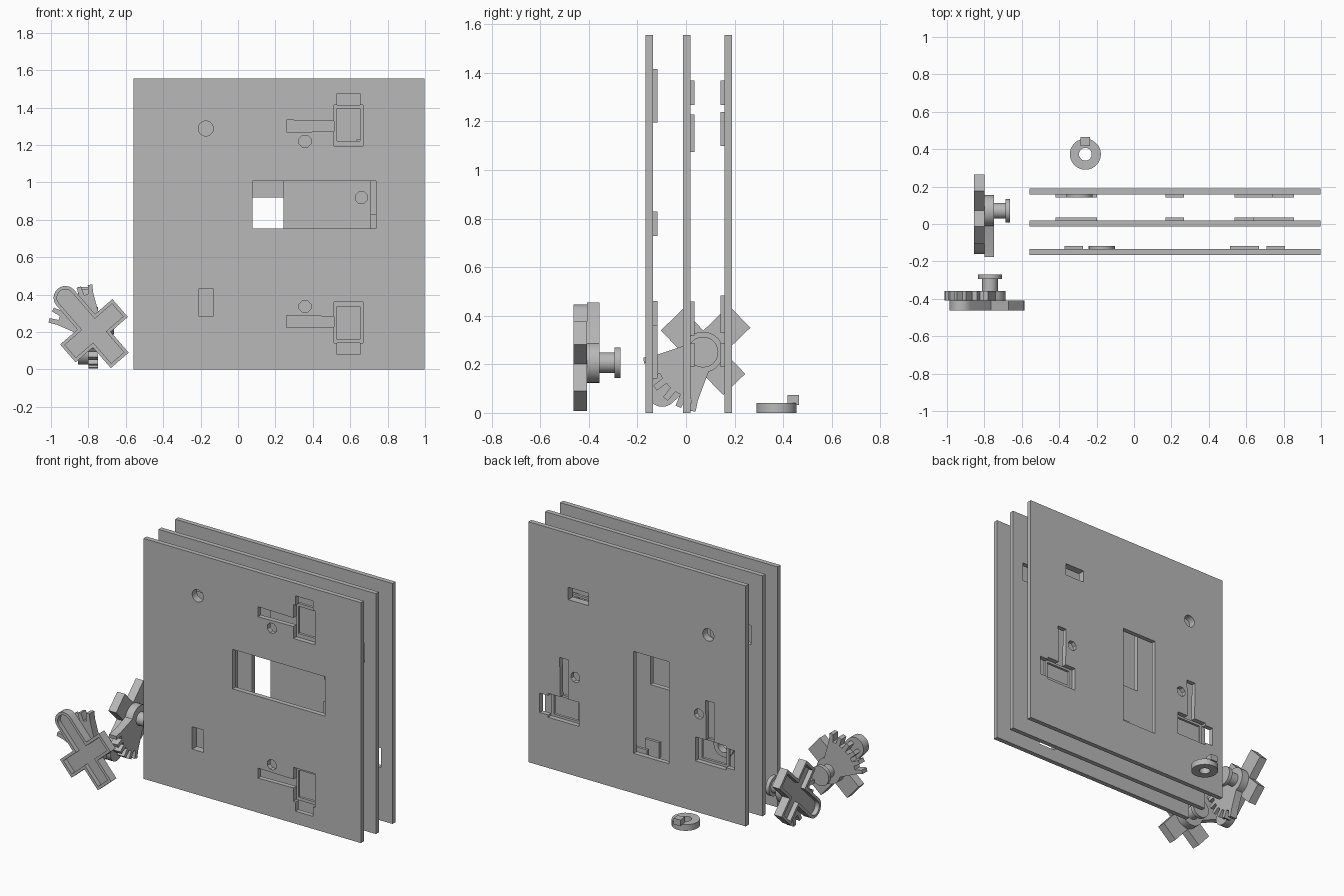
import bpy, bmesh
from math import sin, cos, radians, pi
from mathutils import Vector

cube = bpy.data.objects.get("Cube")
if cube:
    bpy.data.objects.remove(cube, do_unlink=True)

grey = bpy.data.materials.new("plain_grey")
grey.use_nodes = True
GREY = (0.48, 0.48, 0.48, 1)
grey.diffuse_color = GREY
grey.node_tree.nodes["Principled BSDF"].inputs["Base Color"].default_value = GREY


# --- 2D outline helpers ---
def rect(u0, u1, v0, v1):
    return [(u0, v0), (u1, v0), (u1, v1), (u0, v1)]


def circle(u, v, r, n=32):
    return [(u + r * cos(2 * pi * (i + .5) / n), v + r * sin(2 * pi * (i + .5) / n)) for i in range(n)]


def mirror_v(loop):
    return [(u, -v) for u, v in loop]


def slab(loops, w0, w1, frame):
    """Extrude outlines (outer loop plus holes) from depth w0 to w1 in a frame."""
    cu = bpy.data.curves.new("outline", "CURVE")
    cu.dimensions = "2D"
    cu.fill_mode = "BOTH"
    cu.extrude = (w1 - w0) / 2
    for loop in loops:
        sp = cu.splines.new("POLY")
        sp.points.add(len(loop) - 1)
        for p, (u, v) in zip(sp.points, loop):
            p.co = (u, v, 0, 1)
        sp.use_cyclic_u = True
    tmp = bpy.data.objects.new("outline", cu)
    bpy.context.collection.objects.link(tmp)
    dg = bpy.context.evaluated_depsgraph_get()
    me = bpy.data.meshes.new_from_object(tmp.evaluated_get(dg))
    bpy.data.objects.remove(tmp, do_unlink=True)
    bpy.data.curves.remove(cu)
    origin, ud, vd, wd = (Vector(a) for a in frame)
    for vert in me.vertices:
        u, v, w = vert.co
        vert.co = origin + ud * u + vd * v + wd * (w + (w0 + w1) / 2)
    return me


def build(name, parts, frame):
    """Join several slabs into one object."""
    bm = bmesh.new()
    for loops, w0, w1 in parts:
        me = slab(loops, w0, w1, frame)
        one = bmesh.new()
        one.from_mesh(me)
        bmesh.ops.remove_doubles(one, verts=one.verts, dist=1e-5)
        bmesh.ops.recalc_face_normals(one, faces=one.faces)
        one.to_mesh(me)
        one.free()
        bm.from_mesh(me)
        bpy.data.meshes.remove(me)
    mesh = bpy.data.meshes.new(name)
    bm.to_mesh(mesh)
    bm.free()
    mesh.materials.clear()
    mesh.materials.append(grey)
    for p in mesh.polygons:
        p.material_index = 0
    ob = bpy.data.objects.new(name, mesh)
    bpy.context.collection.objects.link(ob)
    bpy.ops.object.select_all(action="DESELECT")
    ob.select_set(True)
    bpy.context.view_layer.objects.active = ob
    bpy.ops.object.shade_smooth_by_angle(angle=radians(25))
    return ob


# --- panels: one pattern, used in three orientations ---
T, BOSS, HALF = .031, .048, .778
tee = [(.04, .49), (.295, .495), (.295, .417), (.45, .417), (.45, .637), (.435, .637),
       (.435, .697), (.31, .697), (.31, .637), (.295, .637), (.295, .55), (.04, .555)]
pin = circle(.14, .442, .034, 8)
slot = rect(-.43, -.35, -.493, -.348)
slot_rim = rect(-.46, -.32, -.523, -.318)
hole = circle(-.39, .51, .04)
hole_rim = circle(-.39, .51, .07)
tee_rim = rect(.295, .45, .417, .637)
tee_inner = rect(.31, .435, .442, .617)

panel_parts = [
    ([rect(-HALF, HALF, -HALF, HALF), rect(-.14, .52, -.025, .23), tee, mirror_v(tee),
      pin, mirror_v(pin), slot, hole], 0, T),
    ([slot_rim, slot], T, BOSS),
    ([hole_rim, hole], T, BOSS),
    ([tee_rim, tee_inner], T, BOSS),
    ([mirror_v(tee_rim), mirror_v(tee_inner)], T, BOSS),
    ([rect(-.59, -.49, -.05, .05)], T, BOSS),
    ([rect(.49, .59, -.05, .05)], T, BOSS),
]
X, Y, Z = Vector((1, 0, 0)), Vector((0, 1, 0)), Vector((0, 0, 1))
build("front_panel", panel_parts, ((.218, -.166, HALF), X, Z, Y))
build("middle_panel", panel_parts, ((.218, -.013, HALF), Z, -X, Y))
build("back_panel", panel_parts, ((.218, .189, HALF), -Z, -X, -Y))


# --- cross-shaped handle with a sector gear and a flanged shaft ---
def cross(inset):
    h, arm, end = .063 - inset, .185 - inset, .21 - inset
    tip = [(-.233 - h * sin(t), h * cos(t)) for t in (pi * i / 12 for i in range(13))]
    return tip + [(-h, -h), (-h, -arm), (h, -arm), (h, -h), (end, -h),
                  (end, h), (h, h), (h, arm), (-h, arm), (-h, h)]


def sector_gear(teeth=6, spread=40, hub=.084, root=.198, outer=.247):
    pts = []
    pitch = 2 * spread / (teeth - .45)
    for i in range(teeth):
        start = 180 - spread + i * pitch
        for frac, r in ((0, root), (.08, outer), (.47, outer), (.55, root)):
            a = radians(start + frac * pitch)
            pts.append((r * cos(a), r * sin(a)))
    for i in range(19):
        a = radians(180 + 62 + (360 - 124) * i / 18)
        pts.append((hub * cos(a), hub * sin(a)))
    return pts


handle_parts = [
    ([cross(0), cross(.018)], 0, .03),
    ([cross(0)], .03, .055),
    ([sector_gear()], .055, .106),
    ([circle(0, 0, .042)], .106, .168),
    ([circle(0, 0, .063)], .168, .193),
]
a = radians(-49)
build("front_gear_handle", handle_parts,
      ((-.77, -.463, .207), (cos(a), 0, sin(a)), (-sin(a), 0, cos(a)), Y))
a = radians(44)
build("rear_gear_handle", handle_parts,
      ((-.855, .07, .25), (0, cos(a), sin(a)), (0, -sin(a), cos(a)), X))

# --- loose ring with a raised tab ---
build("ring_with_tab", [
    ([circle(0, 0, .083), circle(0, 0, .034)], 0, .04),
    ([rect(-.025, .025, .045, .092)], .033, .073),
], ((-.26, .373, 0), X, Y, Z))
